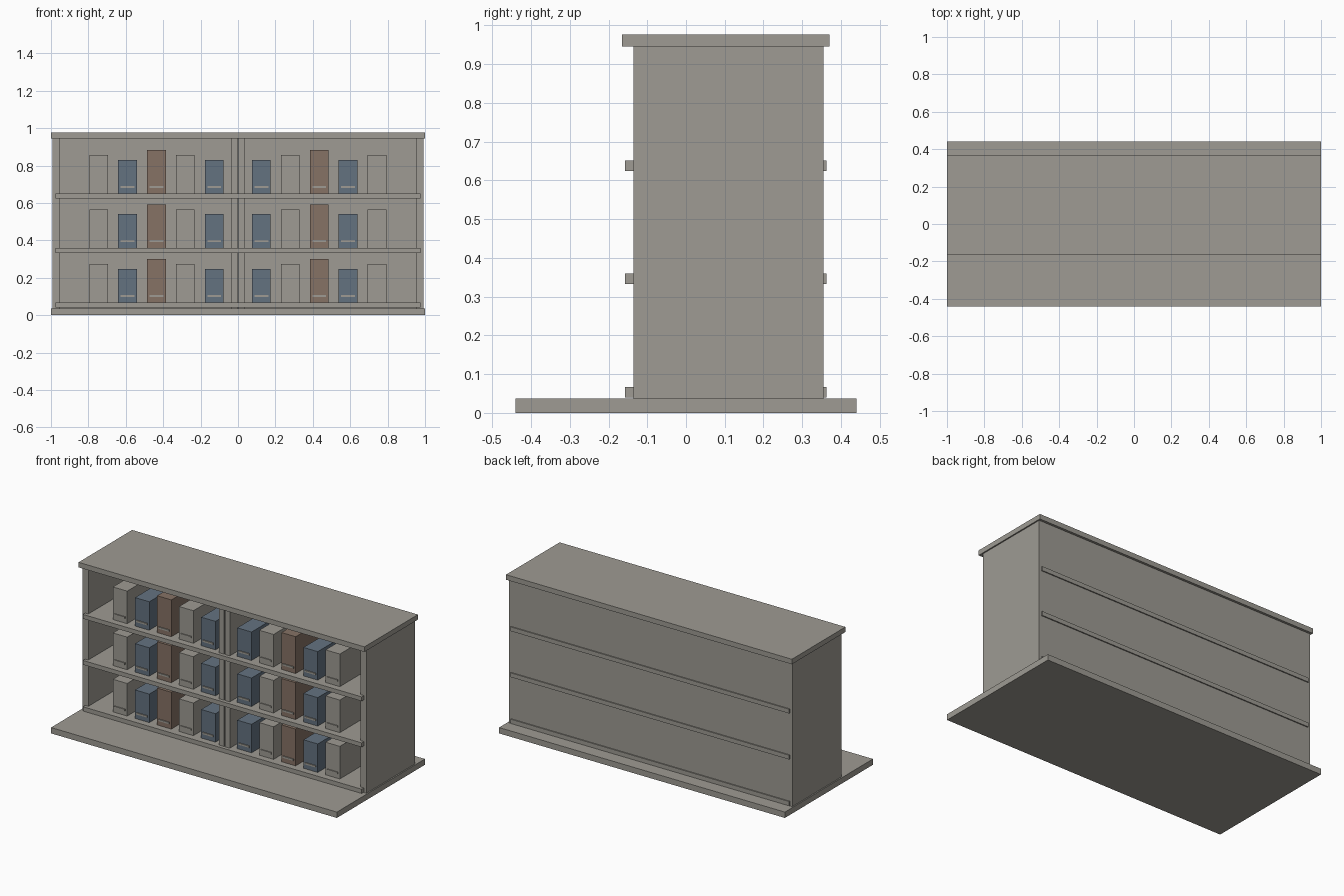
import bpy
import bmesh
from mathutils import Vector

if "Cube" in bpy.data.objects:
    bpy.data.objects.remove(bpy.data.objects["Cube"], do_unlink=True)


def make_material(name, rgb):
    mat = bpy.data.materials.new(name)
    mat.use_nodes = True
    color = (*rgb, 1.0)
    mat.diffuse_color = color
    mat.node_tree.nodes["Principled BSDF"].inputs["Base Color"].default_value = color
    return mat


GREY = make_material("warm_grey", (0.342, 0.328, 0.292))
BLUE = make_material("slate_blue", (0.127, 0.168, 0.216))
BROWN = make_material("dusty_brown", (0.238, 0.168, 0.130))


def box(name, x, y, z, mat):
    """Axis-aligned block from (low, high) ranges on each axis."""
    low, high = (Vector(c) for c in zip(x, y, z))
    bm = bmesh.new()
    bmesh.ops.create_cube(bm, size=1)
    for v in bm.verts:
        v.co = (low + high) / 2 + v.co * (high - low)
    mesh = bpy.data.meshes.new(name)
    bm.to_mesh(mesh)
    bm.free()
    mesh.materials.append(mat)
    obj = bpy.data.objects.new(name, mesh)
    bpy.context.collection.objects.link(obj)
    return obj


# Base and top slabs
BASE_TOP, SLAB_BOTTOM = 0.037, 0.945
box("base_slab", (-1, 1), (-0.44, 0.44), (0, BASE_TOP), GREY)
box("top_slab", (-1, 1), (-0.165, 0.37), (SLAB_BOTTOM, 0.977), GREY)

# Back panel, outer sides and the pair of centre dividers
UPRIGHT = (BASE_TOP, SLAB_BOTTOM)
box("back_panel", (-0.99, 0.99), (0.335, 0.355), UPRIGHT, GREY)
for side, s in (("left", 1), ("right", -1)):
    for part, inner, outer in (("side_panel", 0.953, 0.992), ("divider", 0.003, 0.037)):
        box(f"{side}_{part}", sorted((s * inner, s * outer)), (-0.135, 0.353), UPRIGHT, GREY)

# Shelves, each with two bays of boxes
SIZES = {"grey": (GREY, 0.206), "blue": (BLUE, 0.18), "brown": (BROWN, 0.233)}
BAYS = {
    "right": (-0.745, ("grey", "blue", "brown", "grey", "blue")),
    "left": (0.125, ("blue", "grey", "brown", "blue", "grey")),
}
PITCH, HALF_WIDTH, FRONT = 0.1545, 0.05, -0.115
for level, shelf_top in enumerate((0.067, 0.36, 0.651), 1):
    box(f"shelf_{level}", (-0.975, 0.975), (-0.157, 0.362), (shelf_top - 0.027, shelf_top), GREY)
    for bay, (start, kinds) in BAYS.items():
        for i, kind in enumerate(kinds):
            mat, height = SIZES[kind]
            x = start + i * PITCH
            tag = f"{bay}_{level}_{i + 1}"
            box(f"{kind}_box_{tag}", (x - HALF_WIDTH, x + HALF_WIDTH), (FRONT, 0.22),
                (shelf_top, shelf_top + height), mat)
            box(f"label_strip_{tag}", (x - 0.037, x + 0.037), (FRONT - 0.006, FRONT),
                (shelf_top + 0.03, shelf_top + 0.041), GREY)
